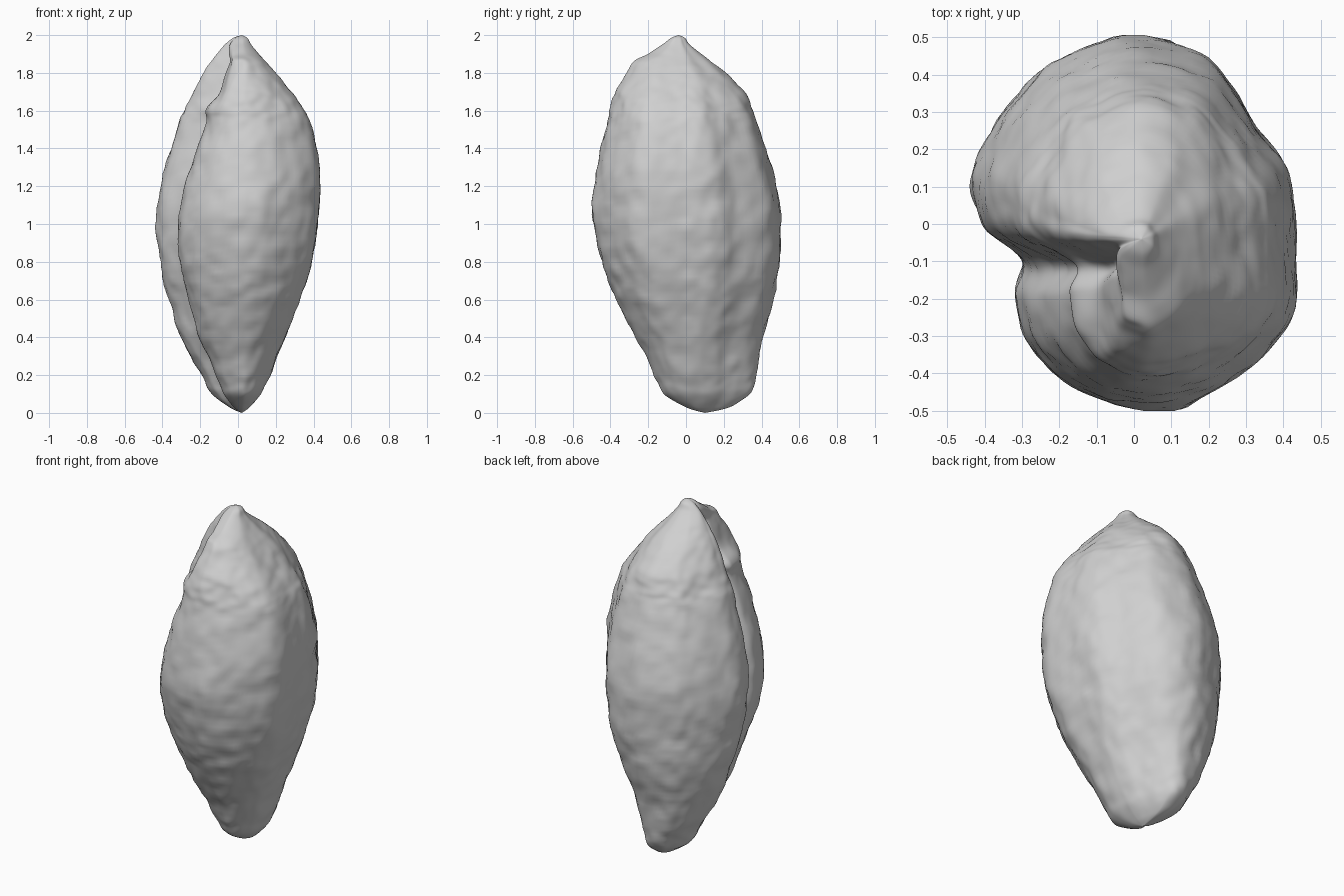
import bpy
import bmesh
from mathutils import Vector, noise

default_cube = bpy.data.objects.get("Cube")
if default_cube:
    bpy.data.objects.remove(default_cube, do_unlink=True)

STEPS = 8          # samples between neighbouring control points
AXIS_X = 0.02      # the pod's axis leans only in y
LOBE_X = 0.78      # lobe width in the outline below

# Horizontal outline in units of the half widths, starting left of the groove
BACK_FOLD = [(-1, .15), (-.93, -.06)]
GROOVE = [(-.76, -.25)]
LOBE = [(-.78, -.43), (-.69, -.68)]
LOBE_FRONT = [(-.38, -.89)]
BODY = [(.07, -1), (.44, -.92), (.8, -.72), (1, -.47), (1, -.06), (.95, .26),
        (.76, .51), (.44, .87), (-.05, 1), (-.49, .87), (-.71, .7), (-.93, .4)]

# Height, x min, x max, y min, y max, lobe width ratio
PROFILE = [
    (0, .02, .02, .1, .1, .7),
    (.03, -.04, .06, 0, .22, .7),
    (.1, -.12, .12, -.12, .32, .68),
    (.2, -.18, .165, -.165, .36, .68),
    (.4, -.29, .245, -.265, .4, .72),
    (.6, -.36, .325, -.37, .46, .74),
    (.8, -.41, .385, -.445, .495, .76),
    (1.05, -.43, .42, -.5, .5, .74),
    (1.3, -.385, .425, -.475, .455, .67),
    (1.53, -.31, .38, -.42, .38, .58),
    (1.61, -.275, .34, -.405, .35, .64),
    (1.69, -.24, .285, -.385, .315, .46),
    (1.8, -.18, .2, -.315, .21, .43),
    (1.86, -.145, .145, -.28, .13, .38),
    (1.9, -.115, .11, -.2, .08, .5),
    (1.95, -.07, .07, -.125, .02, .7),
    (1.985, -.025, .05, -.08, -.005, .8),
    (2, .02, .02, -.04, -.04, .8),
]


def spline(points, closed):
    """Smooth curve through points of any dimension."""
    n = len(points)

    def at(i):
        return points[i % n] if closed else points[max(0, min(n - 1, i))]

    result = []
    for i in range(n if closed else n - 1):
        for s in range(STEPS):
            t = s / STEPS
            result.append(tuple(
                b + t / 2 * (c - a + t * (2*a - 5*b + 4*c - d + t * (3*(b - c) + d - a)))
                for a, b, c, d in zip(at(i - 1), at(i), at(i + 1), at(i + 2))))
    if not closed:
        result.append(points[-1])
    return result


def squeeze(points, factor):
    return [(x * factor, y) for x, y in points]


def section(row):
    """One closed horizontal ring, with the side groove and lobe."""
    z, left, right, front, back, lobe = row
    axis_y = .1 - .07 * z
    cut = lobe / LOBE_X
    outline = (BACK_FOLD + squeeze(GROOVE, cut ** 1.4) + squeeze(LOBE, cut)
               + squeeze(LOBE_FRONT, cut ** .5) + BODY)
    skew = .45 * max(0, 1 - z / .8)    # the foot turns towards one back corner
    ring = []
    for u, v in spline(outline, True):
        turn = 1 - skew * u * max(v, 0)
        x = turn * u * (right - AXIS_X if u > 0 else AXIS_X - left)
        y = turn * v * (back - axis_y if v > 0 else axis_y - front)
        p = Vector((AXIS_X + x, axis_y + y, z))
        # Slightly wrinkled skin
        bumps = (.009 * noise.noise(p * 6) + .008 * noise.noise(p * 12)
                 + .005 * noise.noise(Vector((p.x * 18, p.y * 18, p.z * 24))))
        out = Vector((x, y, 0))
        if out.length > 0:
            p += out.normalized() * bumps * min(1, out.length / .25)
        ring.append(p)
    return ring


# Pod body: rings joined into one closed skin
bm = bmesh.new()
rings = [[bm.verts.new(p) for p in section(row)] for row in spline(PROFILE, False)]
for lower, upper in zip(rings, rings[1:]):
    for i in range(len(lower)):
        bm.faces.new((lower[i - 1], lower[i], upper[i], upper[i - 1]))
bmesh.ops.remove_doubles(bm, verts=bm.verts, dist=1e-5)
bmesh.ops.recalc_face_normals(bm, faces=bm.faces)
for face in bm.faces:
    face.smooth = True
mesh = bpy.data.meshes.new("pod_body")
bm.to_mesh(mesh)
bm.free()
pod = bpy.data.objects.new("pod_body", mesh)
bpy.context.collection.objects.link(pod)

# Plain grey material
grey = bpy.data.materials.new("light_grey")
grey.use_nodes = True
colour = (.63, .63, .63, 1)
grey.diffuse_color = colour
grey.node_tree.nodes["Principled BSDF"].inputs["Base Color"].default_value = colour
mesh.materials.append(grey)
